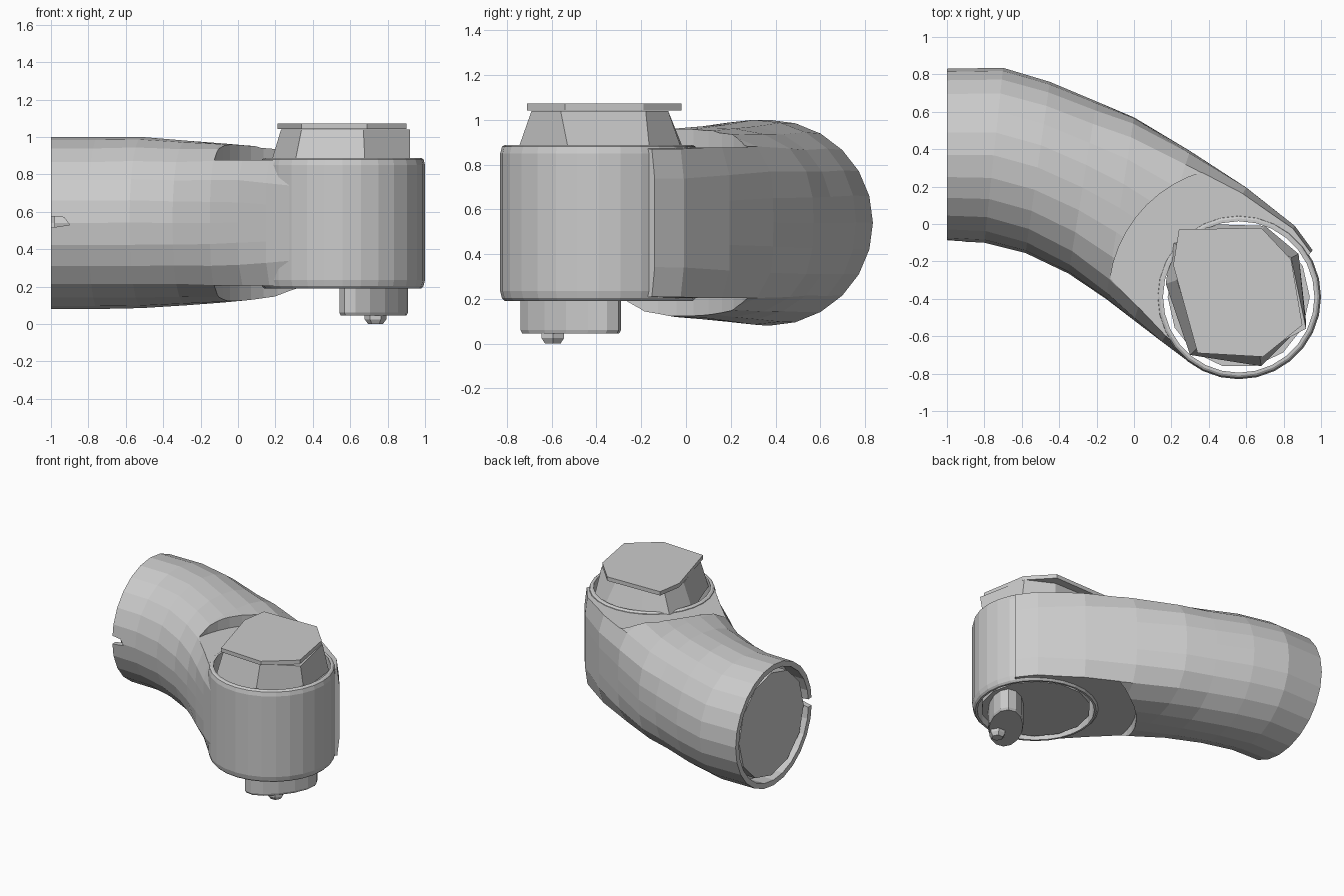
import bpy, bmesh, math
from mathutils import Vector

if "Cube" in bpy.data.objects:
    bpy.data.objects.remove(bpy.data.objects["Cube"])

CX, CY = 0.56, -0.39          # joint axis


def loft(name, rings):
    """Closed solid skinned over a list of equal-length point rings."""
    bm = bmesh.new()
    vs = [[bm.verts.new(p) for p in r] for r in rings]
    n = len(rings[0])
    for a, b in zip(vs, vs[1:]):
        for i in range(n):
            j = (i + 1) % n
            bm.faces.new((a[i], a[j], b[j], b[i]))
    bm.faces.new(vs[0][::-1])
    bm.faces.new(vs[-1])
    bmesh.ops.recalc_face_normals(bm, faces=bm.faces)
    me = bpy.data.meshes.new(name)
    bm.to_mesh(me)
    bm.free()
    ob = bpy.data.objects.new(name, me)
    bpy.context.collection.objects.link(ob)
    return ob


def lathe(name, cx, cy, profile, n, sy=1.0, turn=0.0):
    """Vertical turned solid; profile is (radius, z); sy flattens, turn rotates."""
    ct, st = math.cos(turn), math.sin(turn)
    rings = []
    for r, z in profile:
        ring = []
        for i in range(n):
            a = 2 * math.pi * i / n
            x, y = r * math.cos(a), r * math.sin(a) * sy
            ring.append((cx + x * ct - y * st, cy + x * st + y * ct, z))
        rings.append(ring)
    return loft(name, rings)


def disc_x(name, x0, x1, r, n=24):
    """Solid disc facing along x, at the open end of the arm."""
    return loft(name, [[(x, 0.37 + r * math.cos(2 * math.pi * i / n),
                         0.54 + r * math.sin(2 * math.pi * i / n))
                        for i in range(n)] for x in (x0, x1)])


def boolean(ob, tool, op):
    m = ob.modifiers.new(op, 'BOOLEAN')
    m.operation, m.object, m.solver = op, tool, 'EXACT'
    bpy.context.view_layer.objects.active = ob
    bpy.ops.object.modifier_apply(modifier=m.name)
    bpy.data.objects.remove(tool)


# Bent arm: far edge, near edge, bottom z, top z, squareness
stations = [
    ((-1.00, 0.83), (-1.00, -0.09), 0.08, 1.00, 2.0),
    ((-0.70, 0.835), (-0.80, -0.10), 0.08, 1.00, 2.0),
    ((-0.45, 0.76), (-0.58, -0.155), 0.085, 1.00, 2.1),
    ((-0.20, 0.655), (-0.35, -0.265), 0.10, 0.98, 2.3),
    ((0.00, 0.57), (-0.15, -0.40), 0.115, 0.965, 2.8),
    ((0.30, 0.39), (0.00, -0.515), 0.14, 0.945, 4.0),
    ((0.60, 0.195), (0.15, -0.63), 0.17, 0.91, 8.0),
    ((0.86, -0.01), (0.30, -0.742), 0.195, 0.883, 18.0),
    ((0.955, -0.14), (0.44, -0.80), 0.197, 0.882, 18.0)]
rings = []
N = 24
for u, l, z0, z1, e in stations:
    u, l = Vector(u), Vector(l)
    mid, half = (u + l) / 2, (u - l) / 2
    ring = []
    for i in range(N):
        t = 2 * math.pi * i / N
        # radial superellipse keeps points evenly spread on square sections
        c, s = math.cos(t), math.sin(t)
        k = (abs(c) ** e + abs(s) ** e) ** (-1 / e)
        p = mid + half * c * k
        ring.append((p.x, p.y, (z0 + z1) / 2 + s * k * (z1 - z0) / 2))
    rings.append(ring)
arm = loft("elbow_arm", rings)

# Round clearance flats above and below the joint
for z0, z1 in ((0.876, 1.3), (-0.3, 0.205)):
    boolean(arm, lathe("clearance", CX, CY, [(0.695, z0), (0.695, z1)], 48), 'DIFFERENCE')

# Joint barrel and its bore
barrel = lathe("barrel", CX, CY, [(0.42, 0.19), (0.432, 0.203), (0.44, 0.235),
                                  (0.44, 0.85), (0.432, 0.88), (0.42, 0.888)], 28)
boolean(arm, barrel, 'UNION')
boolean(arm, lathe("bore", CX, CY, [(0.405, -0.2), (0.405, 1.4)], 28), 'DIFFERENCE')

# Open end with a loose inner cap, plus a chipped notch in the rim
boolean(arm, disc_x("recess", -1.2, -0.88, 0.42), 'DIFFERENCE')
notch = loft("notch", [[(-1.1, y, 0.50), (-0.90, y, 0.53), (-0.93, y, 0.57), (-1.1, y, 0.585)]
                       for y in (-0.3, 0.05)])
boolean(arm, notch, 'DIFFERENCE')
disc_x("end_cap", -0.98, -0.87, 0.39, 12)

# Irregular faceted plug on top: skirt and thin plate
base = [(0.17, -0.32), (0.20, -0.10), (0.38, 0.0), (0.70, -0.01), (0.88, -0.16),
        (0.92, -0.52), (0.68, -0.76), (0.30, -0.70)]
upper = [(0.23, -0.30), (0.27, -0.12), (0.42, -0.08), (0.64, -0.08), (0.84, -0.18),
         (0.92, -0.56), (0.67, -0.69), (0.34, -0.66)]
loft("plug_skirt", [[(x, y, 0.84) for x, y in base],
                    [(x, y, 1.04) for x, y in upper]])
plate = [(0.21, -0.22), (0.24, -0.03), (0.68, -0.02), (0.84, -0.19),
         (0.90, -0.54), (0.69, -0.71), (0.34, -0.69)]
loft("plug_plate", [[(x, y, 1.042) for x, y in plate],
                    [(x, y, 1.072) for x, y in plate]])

# Floor disc of the bore, with an offset oval peg and nub underneath
lathe("bore_floor", CX, CY, [(0.38, 0.205), (0.38, 0.235)], 14)
lathe("bottom_peg", 0.725, -0.515, [(0.255, 0.045), (0.265, 0.06), (0.265, 0.22)],
      14, 0.46, math.radians(54))
lathe("peg_nub", 0.735, -0.595, [(0.04, 0.0), (0.058, 0.025), (0.058, 0.06)], 6)
